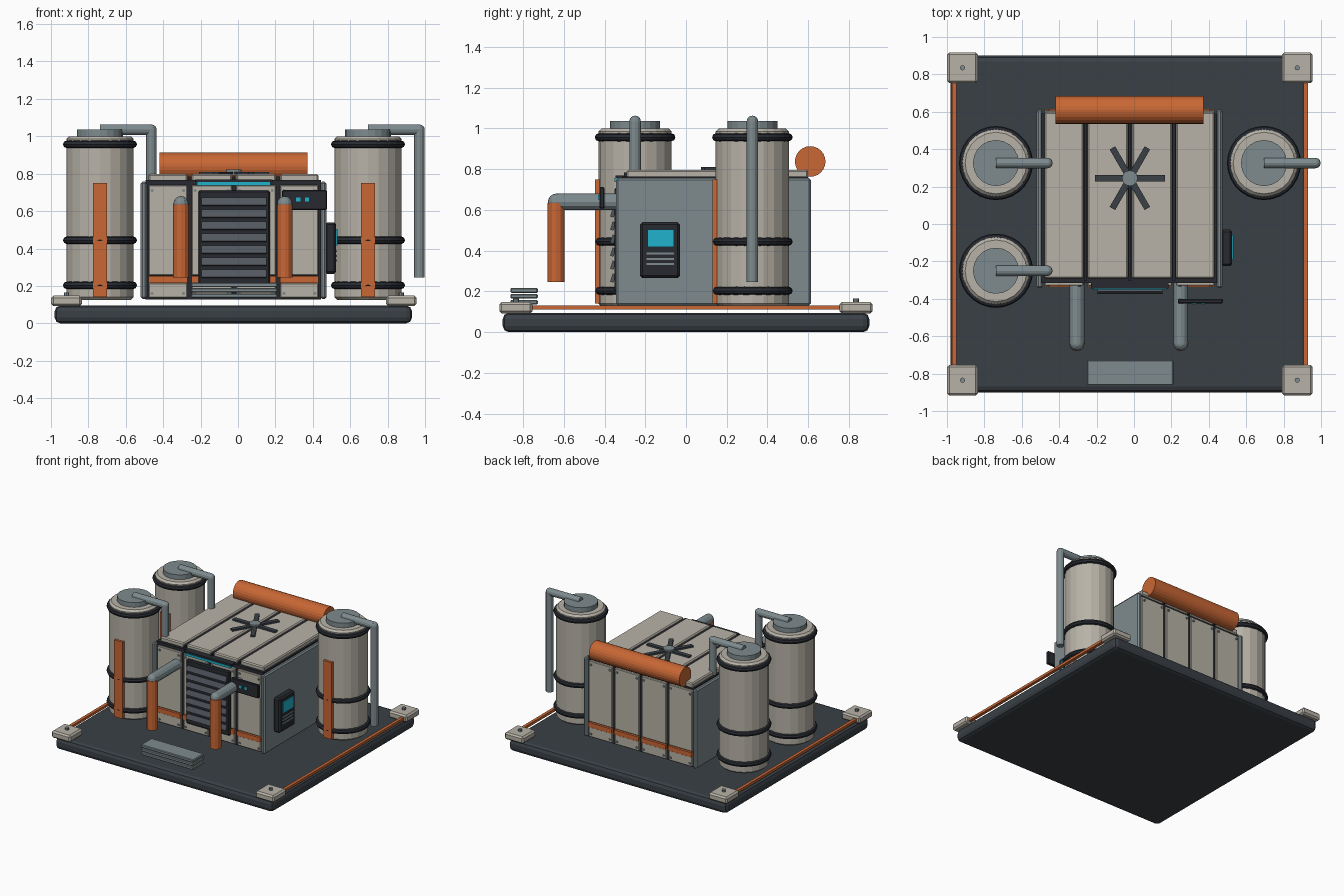
import bpy, math
from mathutils import Vector

if "Cube" in bpy.data.objects:
    bpy.data.objects.remove(bpy.data.objects["Cube"])


def mat(name, rgb):
    m = bpy.data.materials.new(name)
    m.diffuse_color = (*rgb, 1)
    m.use_nodes = True
    m.node_tree.nodes["Principled BSDF"].inputs["Base Color"].default_value = m.diffuse_color
    return m


BEIGE = mat("beige", (0.48, 0.45, 0.39))
GREY = mat("blue grey", (0.21, 0.26, 0.275))
DECK = mat("dark slate", (0.042, 0.051, 0.062))
BLACK = mat("near black", (0.02, 0.023, 0.03))
SLAT = mat("slat grey", (0.085, 0.098, 0.115))
ORANGE = mat("orange", (0.58, 0.135, 0.035))
CYAN = mat("cyan", (0.015, 0.45, 0.62))


def finish(name, material, bevel=0, segments=1):
    o = bpy.context.object
    o.name = name
    o.data.materials.append(material)
    if bevel:
        b = o.modifiers.new("bevel", 'BEVEL')
        b.width, b.segments = bevel, segments
        b.limit_method = 'ANGLE'
    return o


def box(name, material, x, y, z, bevel=0, segments=1):
    """Box from (min, max) ranges on each axis."""
    bpy.ops.mesh.primitive_cube_add(size=1, location=[sum(r) / 2 for r in (x, y, z)])
    o = bpy.context.object
    o.scale = [r[1] - r[0] for r in (x, y, z)]
    bpy.ops.object.transform_apply(location=False, rotation=False, scale=True)
    return finish(name, material, bevel, segments)


def rod(name, material, a, b, r, sides=12, bevel=0):
    """Cylinder between two points."""
    a, b = Vector(a), Vector(b)
    d = b - a
    bpy.ops.mesh.primitive_cylinder_add(vertices=sides, radius=r, depth=d.length, location=(a + b) / 2)
    bpy.context.object.rotation_euler = d.to_track_quat('Z', 'Y').to_euler()
    return finish(name, material, bevel)


def elbow(name, material, p, r):
    bpy.ops.mesh.primitive_uv_sphere_add(segments=12, ring_count=8, radius=r, location=p)
    return finish(name, material)


# Base slab with corner pads and side strips
box("base_slab", DECK, (-0.98, 0.93), (-0.9, 0.9), (0, 0.095), 0.03, 2)
for x in (-0.917, 0.873):
    for y in (-0.835, 0.835):
        box("corner_pad", BEIGE, (x - 0.082, x + 0.082), (y - 0.082, y + 0.082), (0.092, 0.148), 0.012)
        rod("pad_bolt", GREY, (x, y, 0.145), (x, y, 0.165), 0.014, 8)
for x in (-0.96, 0.918):
    box("side_strip", ORANGE, (x - 0.012, x + 0.012), (-0.76, 0.76), (0.11, 0.13))

# Stacked step plates
for i in range(3):
    z = 0.135 + i * 0.029
    box("step_plate", GREY, (-0.25, 0.21), (-0.862, -0.728), (z, z + 0.024), 0.005)


# Storage tanks
def tank(cx, cy):
    rod("tank_body", BEIGE, (cx, cy, 0.125), (cx, cy, 1.0), 0.18, 20, 0.015)
    rod("tank_cap", GREY, (cx, cy, 0.99), (cx, cy, 1.037), 0.123, 20)
    for z in (0.203, 0.444, 0.957):
        bpy.ops.mesh.primitive_torus_add(location=(cx, cy, z), major_radius=0.178, minor_radius=0.02,
                                         major_segments=28, minor_segments=8)
        finish("tank_band", BLACK)
    box("tank_stripe", ORANGE, (cx - 0.037, cx + 0.037), (cy - 0.196, cy - 0.172), (0.14, 0.75))
    corner = (cx + 0.275, cy, 1.035)
    rod("tank_pipe_top", GREY, (cx, cy, 1.035), corner, 0.028)
    rod("tank_pipe_drop", GREY, corner, (cx + 0.275, cy, 0.246), 0.028)
    elbow("tank_pipe_elbow", GREY, corner, 0.028)


for c in ((-0.738, 0.326), (-0.738, -0.25), (0.695, 0.326)):
    tank(*c)

# Main housing: dark core and grey side walls
box("housing_core", BLACK, (-0.495, 0.445), (-0.315, 0.59), (0.128, 0.765))
for x in ((-0.52, -0.487), (0.44, 0.473)):
    box("side_wall", GREY, x, (-0.343, 0.613), (0.13, 0.757), 0.01)

# Roof, front and back panels in four bays
EDGES = (-0.49, -0.26, -0.022, 0.214, 0.442)
for a, b in zip(EDGES, EDGES[1:]):
    x = (a + 0.011, b - 0.011)
    box("roof_panel", BEIGE, x, (-0.292, 0.6), (0.755, 0.797), 0.008)
    for side, y0, y1 in (("front", -0.33, -0.31), ("back", 0.585, 0.606)):
        box(side + "_panel", BEIGE, x, (y0, y1), (0.255, 0.74), 0.005)
        box(side + "_foot_panel", BEIGE, x, (y0, y1), (0.135, 0.215), 0.005)
        out = -1 if side == "front" else 1
        face = y0 if out < 0 else y1
        band = sorted((face + out * 0.008, face - out * 0.015))
        box(side + "_band", ORANGE, x, band, (0.215, 0.252))
        for bx in (x[0] + 0.02, x[1] - 0.02):
            for bz in (0.16, 0.71):
                rod("panel_bolt", GREY, (bx, face - out * 0.005, bz), (bx, face + out * 0.008, bz), 0.009, 6)
for x in EDGES[1:4]:
    box("roof_seam", BLACK, (x - 0.007, x + 0.007), (-0.305, 0.6), (0.755, 0.785))

# Front louvre
box("louvre_frame", BLACK, (-0.212, 0.17), (-0.35, -0.31), (0.2, 0.71), 0.008)
for i in range(7):
    z = 0.265 + i * 0.064
    o = box("louvre_slat", SLAT, (-0.195, 0.153), (-0.367, -0.349), (z - 0.021, z + 0.021))
    o.rotation_euler.x = math.radians(-18)
box("light_bar", CYAN, (-0.22, 0.175), (-0.35, -0.31), (0.738, 0.756))
box("light_bar_hood", BLACK, (-0.23, 0.185), (-0.345, -0.29), (0.756, 0.77))

# Front exhaust pipes
for x in (-0.305, 0.25):
    p = (x, -0.638, 0.64)
    rod("exhaust_arm", GREY, (x, -0.31, 0.64), p, 0.04)
    elbow("exhaust_elbow", GREY, p, 0.04)
    rod("exhaust_pipe", ORANGE, (x, -0.638, 0.635), (x, -0.638, 0.246), 0.042)

# Small front control plate
box("control_plate", BLACK, (0.235, 0.475), (-0.425, -0.4), (0.607, 0.712), 0.005)
for x in (0.322, 0.368):
    box("control_light", CYAN, (x - 0.011, x + 0.011), (-0.431, -0.42), (0.652, 0.674))

# Side control box
box("control_box", BLACK, (0.465, 0.525), (-0.225, -0.03), (0.265, 0.54), 0.012)
box("control_screen", CYAN, (0.52, 0.533), (-0.19, -0.06), (0.417, 0.505))
for z in (0.335, 0.36, 0.385):
    box("control_slot", GREY, (0.52, 0.53), (-0.195, -0.058), (z - 0.005, z + 0.005))

# Roof fan
FX, FY = -0.022, 0.245
for i in range(3):
    o = box("fan_blade", DECK, (FX - 0.187, FX + 0.187), (FY - 0.017, FY + 0.017), (0.797, 0.81))
    o.rotation_euler.z = math.radians(60 * i)
rod("fan_hub", GREY, (FX, FY, 0.79), (FX, FY, 0.822), 0.042, 12)

# Rear roof drum
rod("rear_drum", ORANGE, (-0.42, 0.61, 0.838), (0.372, 0.61, 0.838), 0.075, 24)
